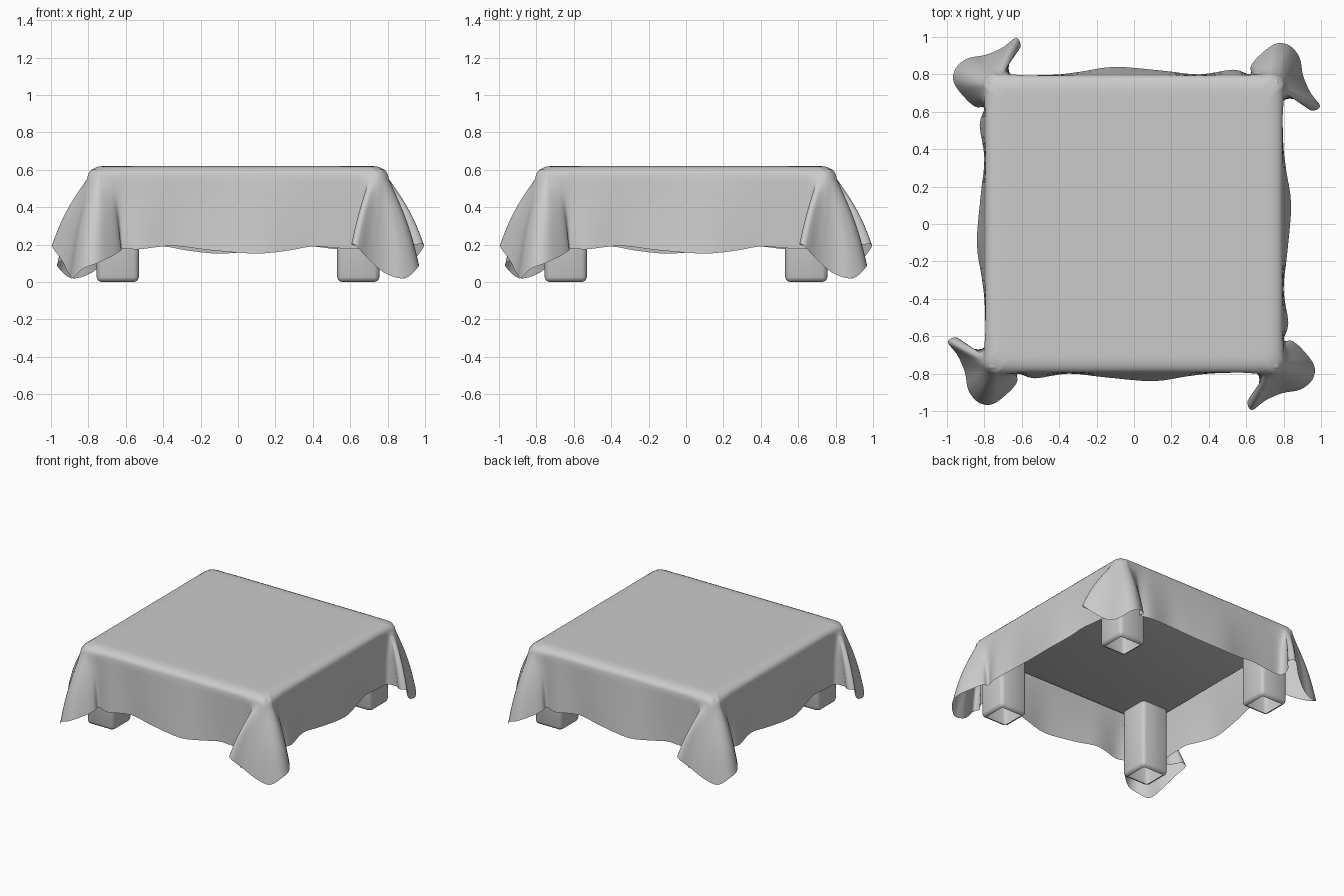
import bpy, bmesh, math
from mathutils import Vector

if "Cube" in bpy.data.objects:
    bpy.data.objects.remove(bpy.data.objects["Cube"])

# Cloth quarter: hem x, y, z, then the table edge x, y each hem point hangs from
QUARTER = [
    (-.53, -.825, .175, -.53, -.795), (-.35, -.80, .193, -.35, -.795),
    (-.15, -.82, .17, -.15, -.795), (.10, -.84, .152, .10, -.795),
    (.28, -.815, .17, .28, -.795), (.40, -.80, .19, .40, -.795),
    (.55, -.795, .18, .55, -.795), (.66, -.80, .175, .65, -.795),
    (.66, -.88, .185, .685, -.795), (.607, -.945, .20, .70, -.795),
    (.63, -.995, .195, .72, -.795), (.70, -.945, .12, .74, -.795),
    (.79, -.905, .045, .762, -.785), (.89, -.885, .02, .775, -.772),
    (.955, -.83, .07, .785, -.757), (.963, -.755, .10, .795, -.735),
    (.90, -.67, .14, .795, -.715), (.845, -.625, .17, .795, -.69),
    (.80, -.62, .18, .795, -.63),
]


def finish(bm, name):
    me = bpy.data.meshes.new(name)
    bmesh.ops.recalc_face_normals(bm, faces=bm.faces)
    bm.to_mesh(me)
    bm.free()
    ob = bpy.data.objects.new(name, me)
    bpy.context.collection.objects.link(ob)
    for p in me.polygons:
        p.use_smooth = True
    return ob


def catmull(a, b, c, d, t):
    return (2 * b + (c - a) * t + (2 * a - 5 * b + 4 * c - d) * t ** 2
            + (3 * b - a - 3 * c + d) * t ** 3) / 2


def turn(v, q):
    for _ in range(q):
        v = Vector((-v.y, v.x, v.z))
    return v


def smooth_ring(pts, steps=4):
    n = len(pts)
    return [catmull(pts[i - 1], pts[i], pts[(i + 1) % n], pts[(i + 2) % n], s / steps)
            for i in range(n) for s in range(steps)]


def cornerness(p):
    return min(1, max(0, (abs(p.x) + abs(p.y) - 1.38) / .16))


def shoulder(p, k, z):
    # Rim point scaled inwards; it droops and swells a little near the corners
    c = cornerness(p)
    k *= 1 + .015 * c
    return Vector((p.x * k, p.y * k, .62 - (.62 - z) * (1 + .6 * c)))


def hang(a, b, t):
    # Straight fall with a slight outward belly where the corner folds flare
    p = a.lerp(b, t)
    out = Vector((b.x - a.x, b.y - a.y, 0))
    return p + out * .11 * math.sin(math.pi * t) * cornerness(a)


# Draped cloth: rings from the flat top over the rounded rim down to the hem
rows = [(q, r) for q in range(4) for r in QUARTER]
hem = smooth_ring([turn(Vector(r[:3]), q) for q, r in rows])
edge = smooth_ring([turn(Vector((r[3], r[4], 0)), q) for q, r in rows])
rings = [[shoulder(p, k, z) for p in edge] for k, z in
         ((.84, .62), (.89, .62), (.925, .618), (.955, .612), (.98, .603), (.994, .59))]
rim = [shoulder(p, 1, .575) for p in edge]
rings += [[hang(a, b, i / 10) for a, b in zip(rim, hem)] for i in range(11)]
bm = bmesh.new()
vs = [[bm.verts.new(p) for p in ring] for ring in rings]
n = len(rim)
for a, b in zip(vs, vs[1:]):
    for i in range(n):
        j = (i + 1) % n
        bm.faces.new((a[i], b[i], b[j], a[j]))
bm.faces.new(vs[0])
finish(bm, "tablecloth")


def rounded_box(name, center, size, bevel, open_bottom=False):
    bm = bmesh.new()
    bmesh.ops.create_cube(bm, size=1)
    for v in bm.verts:
        v.co = Vector(center) + Vector(a * b for a, b in zip(v.co, size))
    bmesh.ops.bevel(bm, geom=bm.edges[:], offset=bevel, segments=2,
                    profile=.5, affect='EDGES')
    bm.normal_update()
    if open_bottom:
        bmesh.ops.delete(bm, geom=[f for f in bm.faces if f.normal.z < -.99],
                         context='FACES')
    return finish(bm, name)


# Table top under the cloth and its four hollow legs
rounded_box("table_top", (0, 0, .56), (1.56, 1.56, .09), .02)
for sx, side in ((-1, "left"), (1, "right")):
    for sy, end in ((-1, "front"), (1, "back")):
        rounded_box(f"{end}_{side}_leg", (sx * .643, sy * .643, .28),
                    (.226, .226, .56), .026, True)
